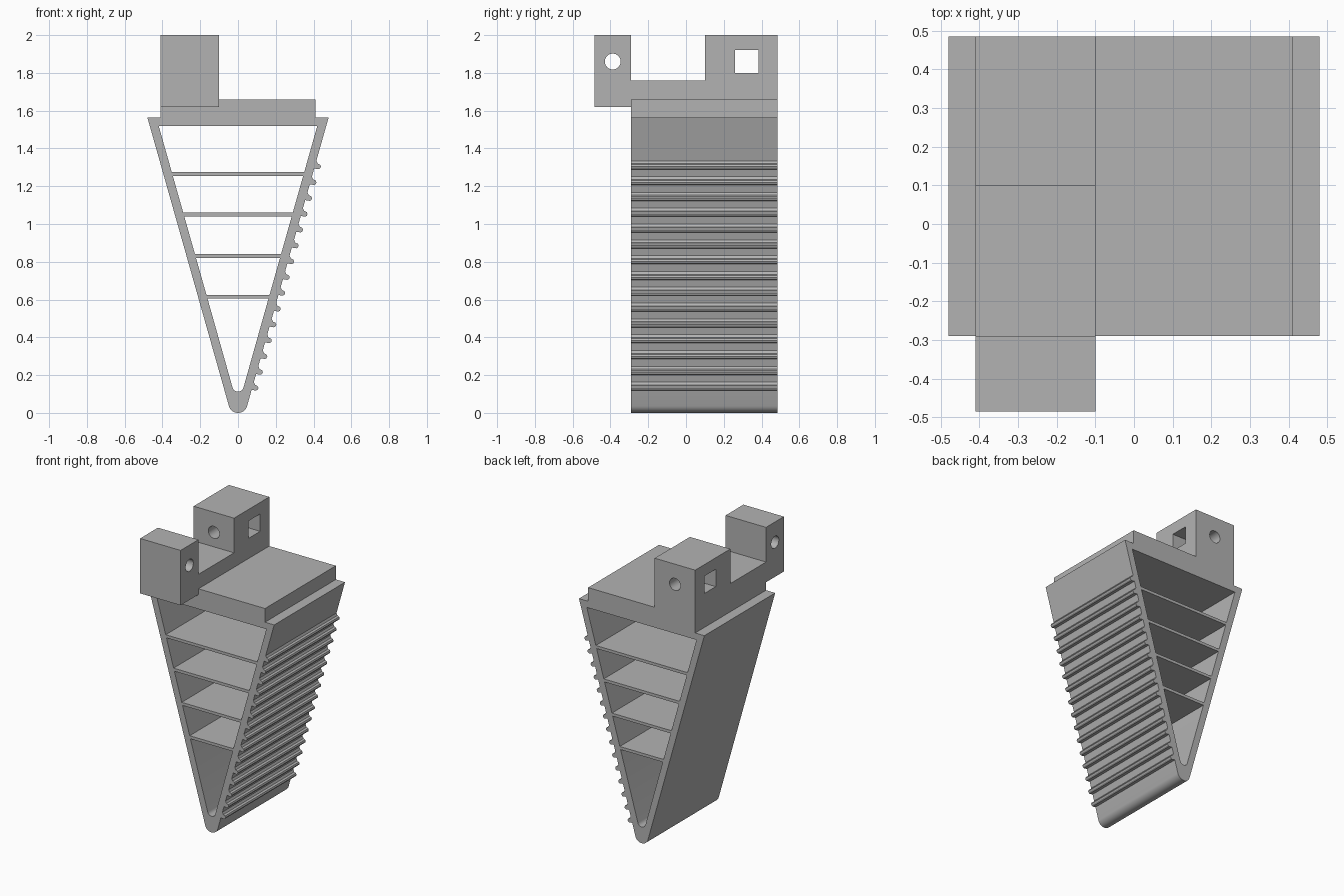
import bpy, bmesh, math
from mathutils import Vector

cube = bpy.data.objects.get("Cube")
if cube:
    bpy.data.objects.remove(cube, do_unlink=True)

grey = bpy.data.materials.new("plain grey")
grey.use_nodes = True
colour = (0.45, 0.45, 0.45, 1)
grey.diffuse_color = colour
grey.node_tree.nodes["Principled BSDF"].inputs["Base Color"].default_value = colour

FRONT, BACK = -0.29, 0.485
SLOPE = 0.2826
TILT = math.atan(SLOPE)


def prism(name, profile, axis, start, end):
    """Extrude a 2D profile along x (profile is y, z) or y (profile is x, z)."""
    bm = bmesh.new()
    if axis == "y":
        points = [Vector((a, start, b)) for a, b in profile]
        step = Vector((0, end - start, 0))
    else:
        points = [Vector((start, a, b)) for a, b in profile]
        step = Vector((end - start, 0, 0))
    face = bm.faces.new([bm.verts.new(p) for p in points])
    made = bmesh.ops.extrude_face_region(bm, geom=[face])["geom"]
    bmesh.ops.translate(bm, vec=step, verts=[v for v in made if isinstance(v, bmesh.types.BMVert)])
    bmesh.ops.recalc_face_normals(bm, faces=bm.faces)
    mesh = bpy.data.meshes.new(name)
    bm.to_mesh(mesh)
    bm.free()
    mesh.materials.append(grey)
    obj = bpy.data.objects.new(name, mesh)
    bpy.context.collection.objects.link(obj)
    return obj


def arc(cx, cz, radius, start, end, steps):
    angles = [start + (end - start) * i / steps for i in range(steps + 1)]
    return [(cx + radius * math.cos(a), cz + radius * math.sin(a)) for a in angles]


def cut(target, cutter):
    cutter.hide_render = True
    mod = target.modifiers.new("cut", "BOOLEAN")
    mod.operation, mod.solver, mod.object = "DIFFERENCE", "EXACT", cutter
    bpy.context.view_layer.objects.active = target
    bpy.ops.object.modifier_apply(modifier=mod.name)
    bpy.data.objects.remove(cutter, do_unlink=True)


def smooth(obj):
    bpy.ops.object.select_all(action="DESELECT")
    obj.select_set(True)
    bpy.context.view_layer.objects.active = obj
    bpy.ops.object.shade_smooth_by_angle(angle=math.radians(30))


def outer(z):
    return 0.48 - SLOPE * (1.565 - z)


def inner(z):
    return 0.42 - SLOPE * (1.52 - z)


# Wedge outline: rounded tip, ridged right wall, stepped top plate
outline = arc(0, 0.05, 0.05, math.pi + TILT, 2 * math.pi - TILT, 14)
for i in range(15):
    z = 0.118 + 0.0837 * i
    x = outer(z)
    outline += [(outer(z + 0.004), z + 0.004), (x + 0.025, z), (x + 0.033, z + 0.005),
                (x + 0.037, z + 0.014), (x + 0.033, z + 0.024),
                (x + 0.02, z + 0.03), (outer(z + 0.045), z + 0.045)]
outline += [(0.48, 1.565), (0.41, 1.565), (0.41, 1.66),
            (-0.41, 1.66), (-0.41, 1.565), (-0.48, 1.565)]
finger = prism("ribbed_finger", outline, "y", FRONT, BACK)

# Open cells between the cross ribs
for low, high in [(0.625, 0.82), (0.84, 1.04), (1.06, 1.255), (1.275, 1.52)]:
    cell = [(-inner(low), low), (inner(low), low), (inner(high), high), (-inner(high), high)]
    cut(finger, prism("cell_cutter", cell, "y", -1, 1))
tip_cell = arc(0, 0.142, 0.03, math.pi + TILT, 2 * math.pi - TILT, 10)
tip_cell += [(inner(0.605), 0.605), (-inner(0.605), 0.605)]
cut(finger, prism("cell_cutter", tip_cell, "y", -1, 1))
smooth(finger)

# Mounting bracket: overhanging front lug, low bridge, rear lug
side = [(-0.485, 1.62), (FRONT, 1.62), (FRONT, 1.66), (BACK, 1.66), (BACK, 2),
        (0.1, 2), (0.1, 1.76), (FRONT, 1.76), (FRONT, 2), (-0.485, 2)]
bracket = prism("mounting_bracket", side, "x", -0.41, -0.1)

# Pin hole across the front lug, square hole across and bolt hole along the rear lug
square = [(0.26, 1.8), (0.385, 1.8), (0.385, 1.92), (0.26, 1.92)]
full = 2 * math.pi
cut(bracket, prism("pin_cutter", arc(-0.388, 1.86, 0.042, 0, full, 32)[:-1], "x", -1, 1))
cut(bracket, prism("square_cutter", square, "x", -1, 1))
cut(bracket, prism("bolt_cutter", arc(-0.255, 1.86, 0.042, 0, full, 32)[:-1], "y", 0, 1))
smooth(bracket)
